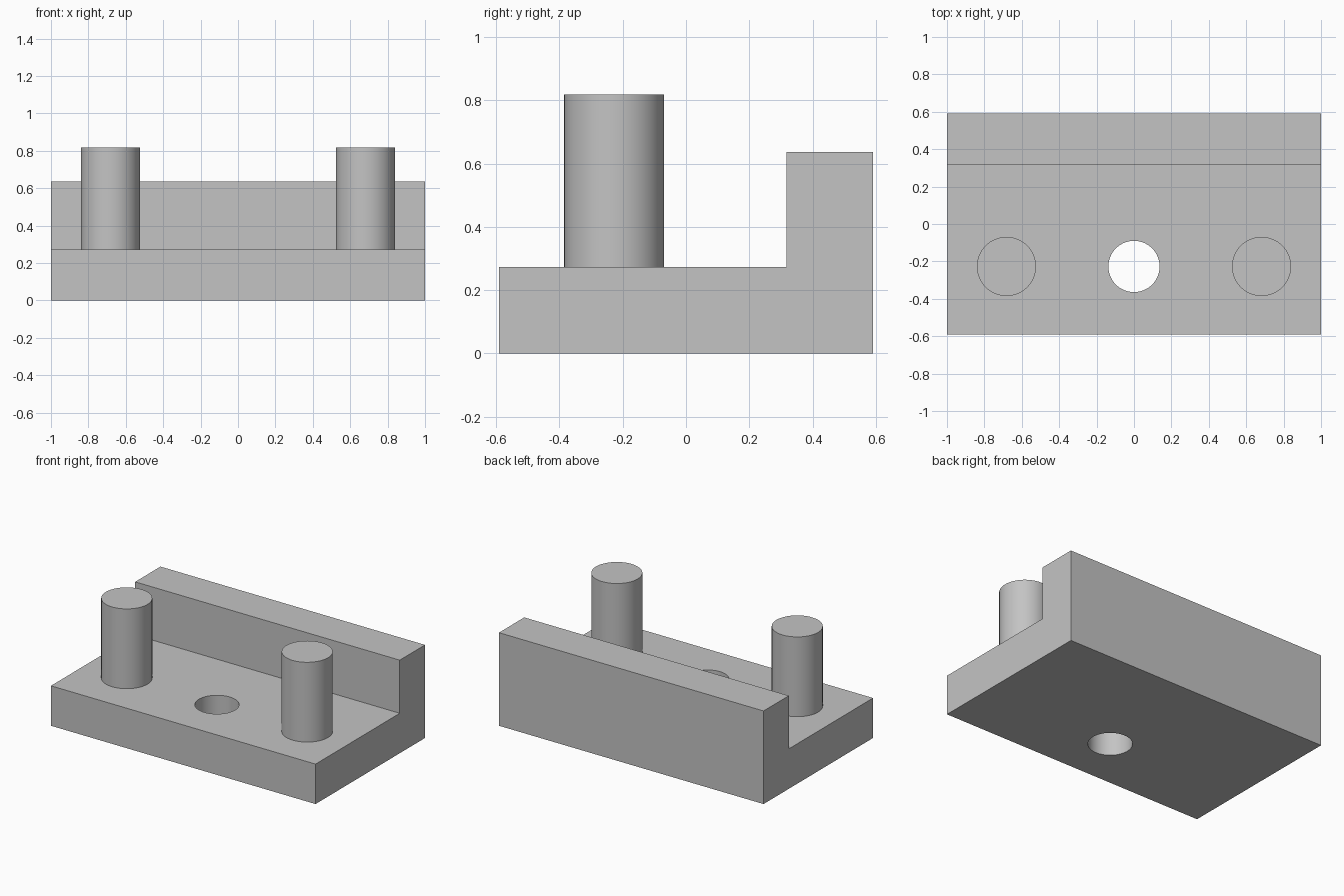
import bpy
import bmesh
import math

if "Cube" in bpy.data.objects:
    bpy.data.objects.remove(bpy.data.objects["Cube"], do_unlink=True)

# One plain grey for the whole model
grey = bpy.data.materials.new("plain grey")
grey.use_nodes = True
color = (0.55, 0.55, 0.55, 1)
grey.diffuse_color = color
grey.node_tree.nodes["Principled BSDF"].inputs["Base Color"].default_value = color

HALF_DEPTH, LEDGE_Y = 0.591, 0.318
BASE_TOP, WALL_TOP, POST_TOP = 0.273, 0.636, 0.818
ROW_Y = -0.227


def cylinder(name, radius, x, bottom, top):
    bpy.ops.mesh.primitive_cylinder_add(
        vertices=64, radius=radius, depth=top - bottom,
        location=(x, ROW_Y, (top + bottom) / 2))
    obj = bpy.context.object
    obj.name = name
    obj.data.materials.append(grey)
    return obj


# Stepped base: L-shaped side profile extruded across the width
profile = [(-HALF_DEPTH, 0), (HALF_DEPTH, 0), (HALF_DEPTH, WALL_TOP),
           (LEDGE_Y, WALL_TOP), (LEDGE_Y, BASE_TOP), (-HALF_DEPTH, BASE_TOP)]
bm = bmesh.new()
side = bm.faces.new([bm.verts.new((-1, y, z)) for y, z in profile])
extruded = bmesh.ops.extrude_face_region(bm, geom=[side])
moved = [v for v in extruded["geom"] if isinstance(v, bmesh.types.BMVert)]
bmesh.ops.translate(bm, verts=moved, vec=(2, 0, 0))
bmesh.ops.recalc_face_normals(bm, faces=bm.faces)
mesh = bpy.data.meshes.new("stepped_base")
bm.to_mesh(mesh)
bm.free()
mesh.materials.append(grey)
base = bpy.data.objects.new("stepped_base", mesh)
bpy.context.collection.objects.link(base)

# Round hole through the base
cutter = cylinder("hole_cutter", 0.137, 0, -0.1, BASE_TOP + 0.1)
cut = base.modifiers.new("hole", "BOOLEAN")
cut.operation = "DIFFERENCE"
cut.solver = "EXACT"
cut.object = cutter
bpy.ops.object.select_all(action="DESELECT")
base.select_set(True)
bpy.context.view_layer.objects.active = base
bpy.ops.object.modifier_apply(modifier=cut.name)
bpy.data.objects.remove(cutter, do_unlink=True)
bpy.ops.object.shade_smooth_by_angle(angle=math.radians(30))

# Pair of upright posts
for name, x in (("left_post", 0.682), ("right_post", -0.682)):
    cylinder(name, 0.158, x, BASE_TOP, POST_TOP)
    bpy.ops.object.shade_smooth_by_angle(angle=math.radians(30))
